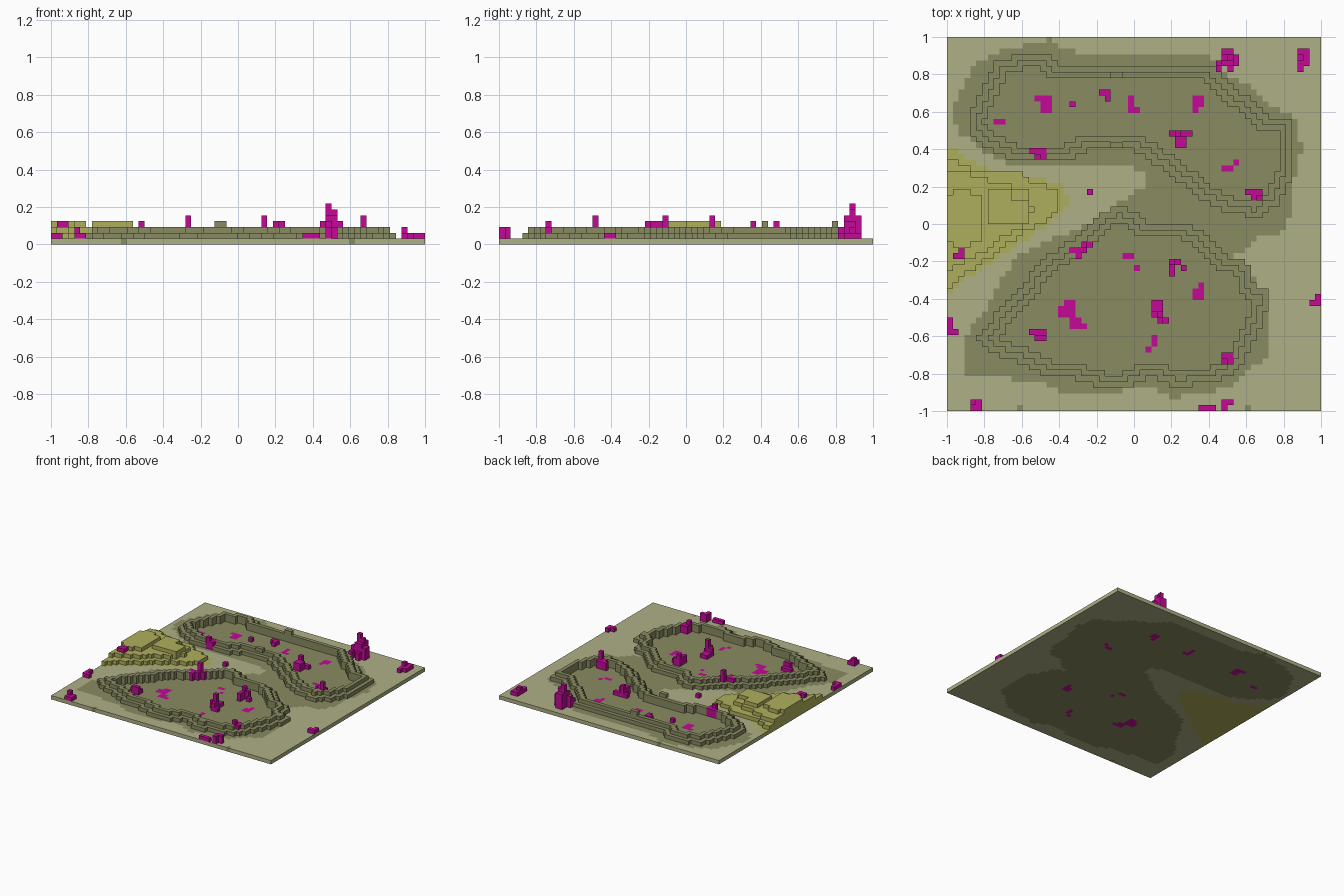
import bpy
import bmesh
from mathutils import Vector

default = bpy.data.objects.get("Cube")
if default:
    bpy.data.objects.remove(default, do_unlink=True)

GRID = 64
SIZE = 2 / GRID


def make_material(name, colour):
    mat = bpy.data.materials.new(name)
    mat.use_nodes = True
    mat.diffuse_color = (*colour, 1)
    mat.node_tree.nodes["Principled BSDF"].inputs["Base Color"].default_value = (*colour, 1)
    return mat


materials = {
    "sand": make_material("pale sand", (0.43, 0.44, 0.24)),
    "earth": make_material("olive earth", (0.25, 0.26, 0.12)),
    "dune": make_material("yellow dune", (0.43, 0.43, 0.11)),
    "crystal": make_material("magenta crystal", (0.54, 0.003, 0.31)),
}

# Every filled block: (column, row, layer) -> (part name, material name)
blocks = {}


def fill(cells, layer, part, material):
    for i, j in cells:
        blocks[i, j, layer] = (part, material)


def inside(x, y, outline):
    hit = False
    for (ax, ay), (bx, by) in zip(outline, outline[1:] + outline[:1]):
        if (ay > y) != (by > y) and x < ax + (y - ay) * (bx - ax) / (by - ay):
            hit = not hit
    return hit


def region(outline):
    """Cells whose centre lies in an outline given in hundredths of a unit."""
    centre = [(n + 0.5) * SIZE * 100 - 100 for n in range(GRID)]
    return {(i, j) for i in range(GRID) for j in range(GRID)
            if inside(centre[i], centre[j], outline)}


def erode(cells):
    steps = (-1, 0, 1)
    return {(i, j) for i, j in cells
            if all((i + a, j + b) in cells for a in steps for b in steps)}


def box(i, j, width, depth):
    return {(i + a, j + b) for a in range(width) for b in range(depth)}


# Ground slab with coloured soil patches
everywhere = box(0, 0, GRID, GRID)
soil = region([
    (-98, 60), (-90, 75), (-87, 85), (-70, 93), (-55, 96), (-45, 99), (-40, 93),
    (-10, 90), (0, 92), (30, 90), (40, 91), (47, 82), (60, 75), (75, 62), (87, 57),
    (90, 40), (84, 20), (83, 3), (78, -5), (62, -9), (60, -16), (53, -17), (60, -19),
    (65, -30), (72, -40), (71, -70), (60, -80), (50, -88), (20, -93), (10, -88),
    (-20, -90), (-38, -90), (-50, -85), (-70, -82), (-90, -80), (-91, -70),
    (-88, -55), (-80, -47), (-70, -27), (-60, -15), (-20, 2), (-12, 9), (5, 20),
    (6, 27), (-5, 31), (-30, 32), (-50, 30), (-62, 30), (-75, 35), (-85, 42), (-94, 50)])
dune_foot = region([
    (-101, 44), (-90, 35), (-80, 30), (-50, 25), (-38, 20), (-35, 12), (-42, 2),
    (-60, -10), (-75, -20), (-90, -30), (-101, -40)])
fill(everywhere, 0, "ground", "sand")
fill(soil | {(12, 0), (51, 0)}, 0, "ground", "earth")
fill(dune_foot, 0, "ground", "dune")

# Stepped crater walls: a low outer course and a higher inner one
back_crater = region([
    (-88, 60), (-81, 72), (-73, 88), (-60, 90), (-45, 90), (-40, 85), (-20, 84),
    (20, 84), (38, 86), (46, 80), (60, 68), (72, 58), (84, 55), (84, 25), (78, 12),
    (68, 4), (56, 5), (42, 10), (30, 18), (18, 27), (6, 36), (-2, 41), (-20, 42),
    (-30, 36), (-50, 33), (-65, 34), (-80, 42), (-88, 50)])
front_crater = region([
    (-84, -62), (-75, -50), (-60, -33), (-50, -20), (-30, -6), (-18, 5), (-12, 9),
    (-5, 9), (10, 0), (30, -1), (42, -8), (50, -17), (60, -20), (63, -30), (71, -36),
    (71, -43), (66, -60), (60, -72), (50, -82), (35, -85), (22, -88), (10, -81),
    (0, -86), (-20, -87), (-35, -82), (-48, -80), (-58, -75), (-72, -71)])
for name, crater in (("back_crater_wall", back_crater), ("front_crater_wall", front_crater)):
    crest = erode(crater)
    floor = erode(crest)
    fill(crater - floor, 1, name, "earth")
    fill(crest - floor, 2, name, "earth")
for row in (45, 57):
    fill(box(28, row, 2, 1), 3, "back_crater_wall", "earth")

# Terraced dune on the right edge
terraces = (
    region([(-101, 35), (-85, 29), (-60, 28), (-55, 21), (-42, 20), (-42, 5),
            (-55, -3), (-70, -12), (-80, -20), (-90, -27), (-101, -35)]),
    region([(-101, 30), (-80, 24), (-57, 18), (-54, 8), (-58, 0), (-70, -7),
            (-85, -18), (-101, -25)]),
    box(7, 32, 7, 4) | box(7, 35, 4, 3) | box(0, 29, 6, 8) | box(1, 28, 3, 10))
for layer, cells in enumerate(terraces, start=1):
    fill(cells, layer, "dune", "dune")


def crystals(top, footprints):
    """Raise crystal blocks from the ground surface up to a layer count."""
    for footprint in footprints:
        for layer in range(1, top):
            fill(box(*footprint), layer, "crystals", "crystal")


# Crystal veins level with the ground
for vein in ((15, 53, 3, 1), (16, 51, 2, 2), (31, 51, 1, 3), (32, 51, 1, 1),
             (42, 52, 2, 2), (42, 51, 1, 1), (8, 49, 2, 1), (47, 41, 2, 1),
             (49, 42, 1, 1), (30, 26, 2, 1), (32, 24, 1, 1), (43, 19, 1, 3),
             (42, 19, 1, 2), (20, 16, 2, 3), (19, 16, 1, 2), (21, 14, 2, 2),
             (23, 14, 1, 1), (35, 11, 1, 2), (34, 10, 1, 1)):
    fill(box(*vein), 0, "ground", "crystal")

# Crystal clusters: low blocks, shoulders, then spikes
crystals(2, [(21, 52, 1, 1), (24, 37, 1, 1), (26, 54, 2, 1), (27, 53, 1, 1),
             (0, 13, 2, 1), (0, 14, 1, 2), (4, 0, 2, 2), (43, 0, 3, 1),
             (62, 18, 2, 1), (63, 19, 1, 1), (60, 58, 1, 4), (61, 59, 1, 3),
             (38, 47, 4, 1), (40, 24, 1, 1), (14, 13, 3, 1), (35, 17, 2, 2),
             (37, 15, 1, 1)])
crystals(3, [(47, 0, 1, 1), (47, 1, 2, 1), (4, 1, 1, 1), (60, 60, 1, 1),
             (39, 45, 2, 2), (51, 37, 3, 1), (52, 36, 2, 1), (21, 27, 3, 1),
             (22, 26, 1, 1), (23, 28, 2, 1), (35, 16, 2, 1), (36, 15, 1, 1),
             (47, 8, 2, 2), (14, 44, 3, 1), (15, 43, 2, 1), (15, 12, 2, 1),
             (38, 25, 2, 1), (38, 23, 1, 2), (46, 58, 1, 1), (48, 58, 1, 1)])
crystals(4, [(39, 47, 1, 1), (38, 25, 1, 1), (47, 8, 1, 1), (1, 26, 2, 1),
             (2, 27, 1, 1), (46, 59, 4, 1), (49, 60, 1, 1), (15, 43, 1, 1)])
crystals(5, [(53, 36, 1, 1), (23, 28, 1, 1), (36, 16, 1, 1), (47, 59, 2, 3)])
crystals(6, [(48, 60, 1, 1)])
crystals(7, [(47, 60, 1, 1)])


def build_part(part):
    """Make one mesh from the exposed sides of a part's blocks."""
    bm = bmesh.new()
    names = list(materials)
    corners = {}

    def vertex(point):
        key = tuple(round(c) for c in point)
        if key not in corners:
            x, y, z = (c * SIZE for c in key)
            corners[key] = bm.verts.new((x - 1, y - 1, z))
        return corners[key]

    for cell, (owner, colour) in blocks.items():
        if owner != part:
            continue
        for axis in range(3):
            u, v, w = (Vector([float(n == (axis + s) % 3) for n in range(3)]) for s in range(3))
            for side in (-1, 1):
                neighbour = tuple(round(c) for c in Vector(cell) + u * side)
                if neighbour in blocks:
                    continue
                start = Vector(cell) + (u if side > 0 else u * 0)
                loop = [start, start + v, start + v + w, start + w]
                face = bm.faces.new([vertex(p) for p in loop[::side]])
                face.material_index = names.index(colour)
    mesh = bpy.data.meshes.new(part)
    bm.to_mesh(mesh)
    bm.free()
    for mat in materials.values():
        mesh.materials.append(mat)
    bpy.context.collection.objects.link(bpy.data.objects.new(part, mesh))


for part in ("ground", "back_crater_wall", "front_crater_wall", "dune", "crystals"):
    build_part(part)
